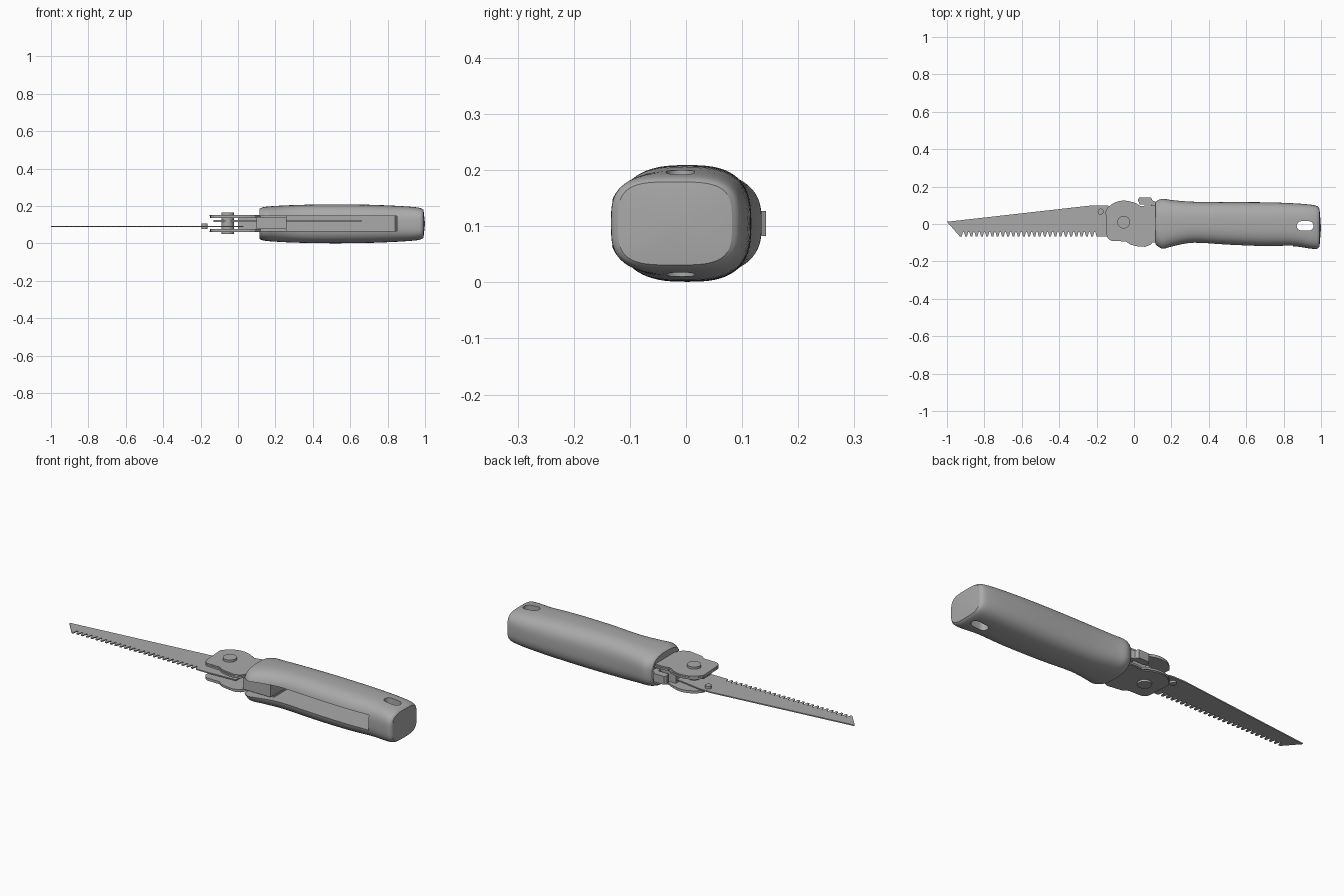
import bpy, bmesh, math

cube = bpy.data.objects.get("Cube")
if cube:
    bpy.data.objects.remove(cube, do_unlink=True)

GREY = (0.4, 0.4, 0.4, 1)
mat = bpy.data.materials.new("plain grey")
mat.use_nodes = True
mat.diffuse_color = GREY
mat.node_tree.nodes["Principled BSDF"].inputs["Base Color"].default_value = GREY


def finish(name, bm, angle=30):
    bmesh.ops.recalc_face_normals(bm, faces=bm.faces)
    mesh = bpy.data.meshes.new(name)
    bm.to_mesh(mesh)
    bm.free()
    mesh.materials.append(mat)
    ob = bpy.data.objects.new(name, mesh)
    bpy.context.collection.objects.link(ob)
    smooth(ob, angle)
    return ob


def smooth(ob, angle=30):
    bpy.ops.object.select_all(action='DESELECT')
    ob.select_set(True)
    bpy.context.view_layer.objects.active = ob
    bpy.ops.object.shade_smooth_by_angle(angle=math.radians(angle))


def plate(name, outline, z0, z1):
    """Flat part: an xy outline extruded from z0 to z1."""
    bm = bmesh.new()
    face = bm.faces.new([bm.verts.new((x, y, z0)) for x, y in outline])
    new = bmesh.ops.extrude_face_region(bm, geom=[face])["geom"]
    verts = [v for v in new if isinstance(v, bmesh.types.BMVert)]
    bmesh.ops.translate(bm, verts=verts, vec=(0, 0, z1 - z0))
    return finish(name, bm)


def box(x0, x1, y0, y1):
    return [(x0, y0), (x1, y0), (x1, y1), (x0, y1)]


def arc(cx, cy, r, a0, a1, n):
    return [(cx + r * math.cos(math.radians(a0 + (a1 - a0) * i / n)),
             cy + r * math.sin(math.radians(a0 + (a1 - a0) * i / n))) for i in range(n + 1)]


def disc(cx, cy, r, n=32):
    return arc(cx, cy, r, 0, 360, n)[:-1]


def spline(rows, steps):
    """Catmull-Rom through the rows."""
    out = []
    for i in range(len(rows) - 1):
        a, b, c, d = (rows[max(0, min(len(rows) - 1, i + k))] for k in (-1, 0, 1, 2))
        for s in range(steps):
            t = s / steps
            out.append([0.5 * (2 * q + (r - p) * t + (2 * p - 5 * q + 4 * r - u) * t ** 2
                               + (3 * q - p - 3 * r + u) * t ** 3)
                        for p, q, r, u in zip(a, b, c, d)])
    return out + [list(rows[-1])]


# Handle: rings at x, with y min, y max, half height and squareness
stations = [
    (0.115, -0.115, 0.115, 0.080, 2.8), (0.125, -0.122, 0.125, 0.086, 2.8),
    (0.155, -0.137, 0.135, 0.092, 2.8), (0.21, -0.122, 0.127, 0.096, 2.8),
    (0.32, -0.103, 0.119, 0.101, 2.8), (0.50, -0.113, 0.117, 0.104, 2.8),
    (0.70, -0.121, 0.116, 0.102, 2.8), (0.85, -0.119, 0.111, 0.096, 2.9),
    (0.94, -0.131, 0.104, 0.090, 3.1), (0.978, -0.133, 0.096, 0.083, 3.3),
    (0.992, -0.121, 0.082, 0.074, 3.6)]
bm = bmesh.new()
rings = []
SIDES = 64
for x, y0, y1, h, power in spline(stations, 4):
    ring = []
    for i in range(SIDES):
        a = 2 * math.pi * i / SIDES
        c, s = math.cos(a), math.sin(a)
        ring.append(bm.verts.new((
            x, (y0 + y1) / 2 + (y1 - y0) / 2 * math.copysign(abs(c) ** (2 / power), c),
            0.105 + h * math.copysign(abs(s) ** (2 / power), s))))
    rings.append(ring)
for a, b in zip(rings, rings[1:]):
    for i in range(SIDES):
        j = (i + 1) % SIDES
        bm.faces.new((a[i], a[j], b[j], b[i]))
bm.faces.new(rings[0])
# slightly domed end cap
tip = bm.verts.new((1.0, -0.02, 0.105))
for i in range(SIDES):
    bm.faces.new((rings[-1][i], rings[-1][(i + 1) % SIDES], tip))
handle = finish("handle", bm)

# Blade slot and lanyard hole cut out of the handle
slot = plate("slot_cutter", [(0.0, -0.3), (0.86, -0.3), (0.84, 0.07), (0.0, 0.07)], 0.066, 0.146)
hole = plate("hole_cutter", arc(0.935, -0.01, 0.025, -90, 90, 12)
             + arc(0.895, -0.01, 0.025, 90, 270, 12), -0.1, 0.4)
for cutter in (slot, hole):
    cutter.hide_render = True
    mod = handle.modifiers.new("cut", 'BOOLEAN')
    mod.operation = 'DIFFERENCE'
    mod.solver = 'EXACT'
    mod.object = cutter
    bpy.context.view_layer.objects.active = handle
    bpy.ops.object.modifier_apply(modifier=mod.name)
    bpy.data.objects.remove(cutter, do_unlink=True)
smooth(handle)

# Blade with a row of teeth along the lower edge
TEETH = 26
START, END = -0.93, -0.20
pitch = (END - START) / TEETH
outline = [(0.03, 0.07), (-0.15, 0.10), (-0.22, 0.10), (-1.0, 0.012)]
for i in range(TEETH):
    x = START + i * pitch
    outline += [(x, -0.068), (x + pitch * 0.3, -0.068),
                (x + pitch * 0.55, -0.042), (x + pitch * 0.75, -0.042)]
outline += [(END, -0.068), (-0.13, -0.068), (0.03, -0.06)]
plate("blade", outline, 0.088, 0.094)
plate("blade_stud", disc(-0.178, 0.066, 0.016, 24), 0.077, 0.108)

# Head plates either side of the blade
head = (arc(-0.055, 0.01, 0.115, 75, 145, 12) + arc(-0.11, -0.055, 0.036, 175, 270, 8)
        + [(-0.045, -0.093), (-0.02, -0.11), (0.02, -0.12), (0.06, -0.122), (0.09, -0.11),
           (0.12, -0.07), (0.26, -0.07), (0.26, 0.06), (0.12, 0.06), (0.12, 0.098),
           (0.07, 0.10), (0.035, 0.095), (0.01, 0.112)])
plate("lower_head_plate", head, 0.066, 0.076)
plate("upper_head_plate", head, 0.136, 0.146)

# Raised outer discs and pivot bolt
cover = (arc(-0.055, 0.01, 0.112, 60, 150, 14) + arc(-0.11, -0.055, 0.034, 175, 270, 8)
         + [(-0.045, -0.09), (-0.02, -0.107), (0.06, -0.119), (0.09, -0.107),
            (0.114, -0.07), (0.114, 0.095), (0.07, 0.097), (0.03, 0.09)])
plate("lower_cover", cover, 0.061, 0.066)
plate("upper_cover", cover, 0.146, 0.153)
plate("pivot_bolt", disc(-0.055, 0.01, 0.034), 0.051, 0.165)

# Spacer and spring bar between the plates
plate("spacer", [(0.0, 0.02), (0.26, 0.02), (0.26, 0.065), (0.12, 0.085), (0.0, 0.085)], 0.076, 0.136)
plate("slot_block", box(0.10, 0.26, -0.10, 0.02), 0.078, 0.142)
plate("spring_bar", [(-0.13, -0.03), (0.66, -0.03), (0.66, 0.03), (-0.13, 0.04)], 0.116, 0.125)

# Lock lever on the back
plate("lock_lever", [(0.03, 0.105), (0.09, 0.105), (0.09, 0.07), (0.125, 0.07), (0.125, 0.115),
                     (0.10, 0.125), (0.09, 0.143), (0.03, 0.143), (0.02, 0.13)], 0.083, 0.127)
